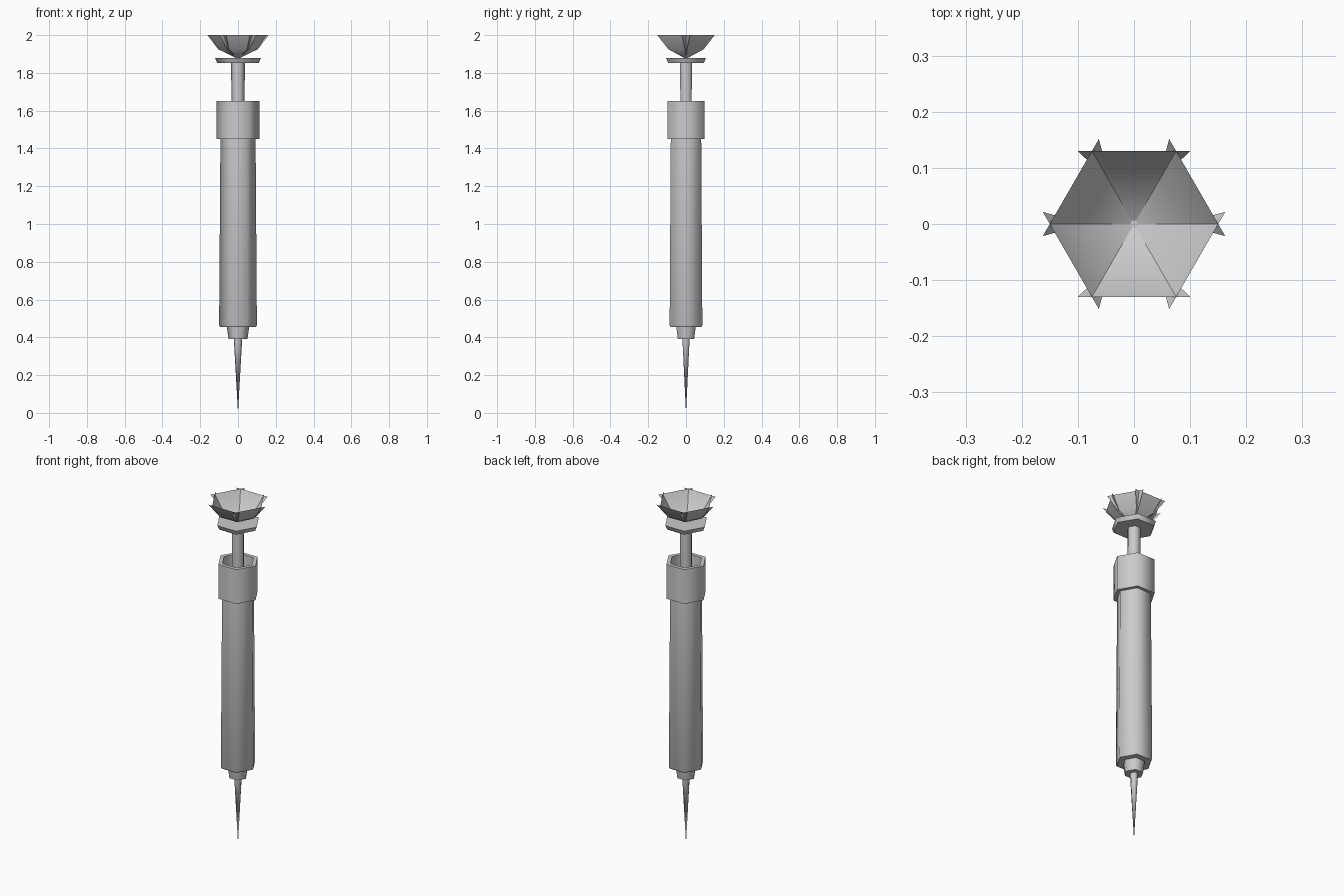
import bpy, bmesh, math
from mathutils import Matrix

cube = bpy.data.objects.get("Cube")
if cube:
    bpy.data.objects.remove(cube, do_unlink=True)

SIDES = 6

# Single flat grey
grey = bpy.data.materials.new("light grey")
grey.use_nodes = True
color = (0.6, 0.6, 0.6, 1)
grey.diffuse_color = color
grey.node_tree.nodes["Principled BSDF"].inputs["Base Color"].default_value = color


def finish(name, bm):
    mesh = bpy.data.meshes.new(name)
    bm.to_mesh(mesh)
    bm.free()
    mesh.materials.append(grey)
    obj = bpy.data.objects.new(name, mesh)
    bpy.context.collection.objects.link(obj)
    bpy.ops.object.select_all(action='DESELECT')
    obj.select_set(True)
    bpy.context.view_layer.objects.active = obj
    # Smooth around the hexagon, crisp at the rims
    bpy.ops.object.shade_smooth_by_angle(angle=math.radians(62))
    return obj


def turned(name, profile):
    """Six-sided solid from (radius, height) points, corners on the x axis."""
    bm = bmesh.new()
    rings = []
    for r, z in profile:
        rings.append([bm.verts.new((r * math.cos(i * math.tau / SIDES),
                                    r * math.sin(i * math.tau / SIDES), z))
                      for i in range(SIDES)])
    for a, b in zip(rings, rings[1:]):
        for i in range(SIDES):
            j = (i + 1) % SIDES
            bm.faces.new((a[i], a[j], b[j], b[i]))
    bmesh.ops.remove_doubles(bm, verts=bm.verts, dist=1e-5)
    bmesh.ops.recalc_face_normals(bm, faces=bm.faces)
    return finish(name, bm)


# Needle and its hub
turned("needle", [(0, 0), (0.022, 0.39), (0.022, 0.42), (0, 0.42)])
turned("needle_hub", [(0, 0.39), (0.05, 0.39), (0.06, 0.46), (0, 0.46)])

# Hollow barrel, slightly wider at the foot
turned("barrel", [(0, 0.455), (0.095, 0.455), (0.1, 0.465), (0.093, 1.46),
                  (0.083, 1.46), (0.085, 0.49), (0, 0.49)])

# Open collar around the top of the barrel
turned("collar", [(0.085, 1.45), (0.114, 1.45), (0.114, 1.65),
                  (0.09, 1.65), (0.085, 1.45)])

# Plunger rod and thumb plate
turned("plunger_rod", [(0, 1.3), (0.03, 1.3), (0.037, 1.86), (0, 1.86)])
turned("thumb_plate", [(0, 1.853), (0.11, 1.853), (0.121, 1.878), (0, 1.878)])

# Flared cup of six crossing petals: (distance from axis, half width, height)
petal_rows = [(0.006, 0.005, 1.878), (0.088, 0.057, 1.925), (0.13, 0.1, 2.0)]
bm = bmesh.new()
for k in range(SIDES):
    turn = Matrix.Rotation(k * math.tau / SIDES, 3, 'Z')
    rows = []
    for d, w, z in petal_rows:
        pair = [bm.verts.new((s * w, -d, z)) for s in (-1, 1)]
        for v in pair:
            v.co = turn @ v.co
        rows.append(pair)
    for low, high in zip(rows, rows[1:]):
        bm.faces.new((low[0], low[1], high[1], high[0]))
finish("petal_cup", bm)
